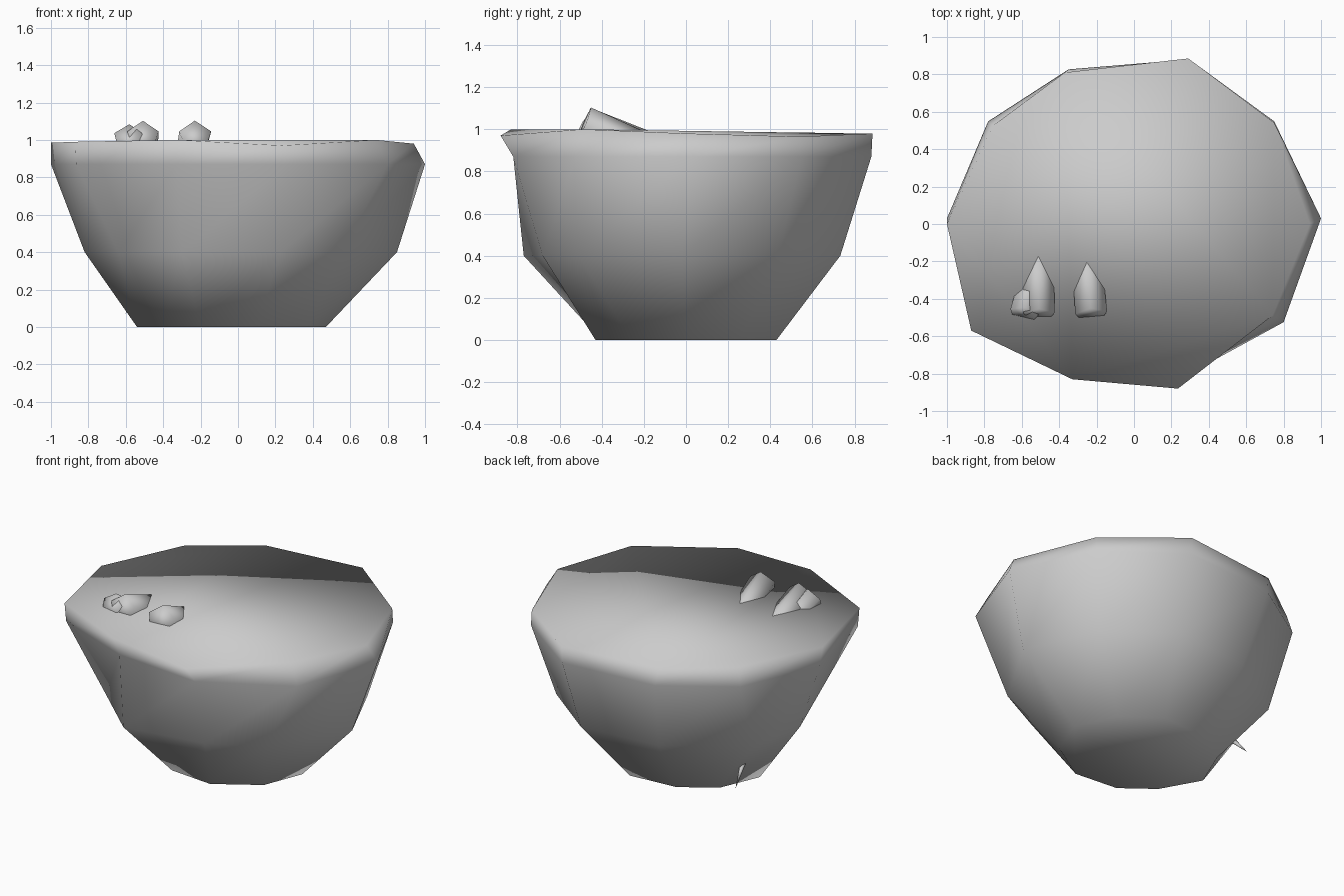
import bpy
import bmesh
from mathutils import Vector

cube = bpy.data.objects.get("Cube")
if cube:
    bpy.data.objects.remove(cube, do_unlink=True)

stone = bpy.data.materials.new("stone_grey")
stone.use_nodes = True
stone.diffuse_color = (0.6, 0.6, 0.6, 1)
stone.node_tree.nodes["Principled BSDF"].inputs["Base Color"].default_value = (0.6, 0.6, 0.6, 1)


def finish(name, bm):
    """Turn a bmesh into a smooth grey object."""
    bmesh.ops.recalc_face_normals(bm, faces=bm.faces)
    for face in bm.faces:
        face.smooth = True
    mesh = bpy.data.meshes.new(name)
    bm.to_mesh(mesh)
    bm.free()
    mesh.materials.append(stone)
    obj = bpy.data.objects.new(name, mesh)
    bpy.context.collection.objects.link(obj)
    return obj


# Uneven ten-sided outline, and the rim height at each corner
OUTLINE = [(1, 0), (0.75, 0.54), (0.29, 0.885), (-0.35, 0.83), (-0.78, 0.54),
           (-1, 0), (-0.87, -0.57), (-0.33, -0.83), (0.26, -0.885), (0.8, -0.53)]
RIM = [0.98, 0.965, 0.98, 0.98, 0.985, 0.985, 0.99, 1.0, 0.97, 1.0]

# Irregular corners of each ring, by corner number
BASE_CORNERS = {6: (-0.4, -0.25)}
MIDDLE_CORNERS = {4: (-0.74, 0.37), 6: (-0.64, -0.46), 7: (-0.3, -0.77),
                  8: (0.23, -0.68), 9: (0.56, -0.51)}
SHOULDER_CORNERS = {6: (-0.865, -0.56), 9: (0.8, -0.525)}
RIM_CORNERS = {0: (0.94, 0), 3: (-0.37, 0.81), 4: (-0.755, 0.525),
               8: (0.235, -0.88), 9: (0.74, -0.49)}


def ring_loop(bm, heights, sx, dx, sy, dy, corners):
    """Scaled outline with some corners moved."""
    loop = []
    for i, (x, y) in enumerate(OUTLINE):
        px, py = corners.get(i, (x * sx + dx, y * sy + dy))
        loop.append(bm.verts.new((px, py, heights[i])))
    return loop


# Rock body: rings joined by quads and closed by two caps
bm = bmesh.new()
count = len(OUTLINE)
loops = [ring_loop(bm, [0] * count, 0.505, -0.035, 0.485, 0, BASE_CORNERS),
         ring_loop(bm, [0.4] * count, 0.835, 0.015, 0.85, -0.02, MIDDLE_CORNERS),
         ring_loop(bm, [0.87] * count, 1, 0, 0.96, 0.03, SHOULDER_CORNERS),
         ring_loop(bm, RIM, 1, 0, 1, 0, RIM_CORNERS)]
for low, high in zip(loops, loops[1:]):
    for i in range(count):
        j = (i + 1) % count
        bm.faces.new((low[i], low[j], high[j], high[i]))
bm.faces.new(loops[0][::-1])
bm.faces.new(loops[-1])
finish("rock_body", bm)


def shard(name, base, direction, length, radius, end_radius):
    """Five-sided shard running from base along direction."""
    base = Vector(base)
    axis = Vector(direction).normalized() * length
    bm = bmesh.new()
    bmesh.ops.create_cone(bm, cap_ends=True, segments=5, radius1=radius,
                          radius2=end_radius, depth=length)
    obj = finish(name, bm)
    obj.location = base + axis / 2
    obj.rotation_mode = 'QUATERNION'
    obj.rotation_quaternion = axis.to_track_quat('Z', 'Y')


# Shards sunk at a slant into the top
shard("top_shard_middle", (-0.508, -0.485, 1.02), (-0.01, 0.93, -0.36), 0.4, 0.088, 0.085)
shard("top_shard_right", (-0.228, -0.485, 1.02), (-0.08, 0.93, -0.39), 0.4, 0.09, 0.08)
shard("top_shard_small", (-0.59, -0.485, 1.015), (0.2, 0.83, -0.5), 0.3, 0.08, 0.065)

# Thin point poking out low at the back
shard("back_shard", (-0.577, 0.22, 0.2), (-0.023, 0.12, -0.13), 0.18, 0.02, 0)
